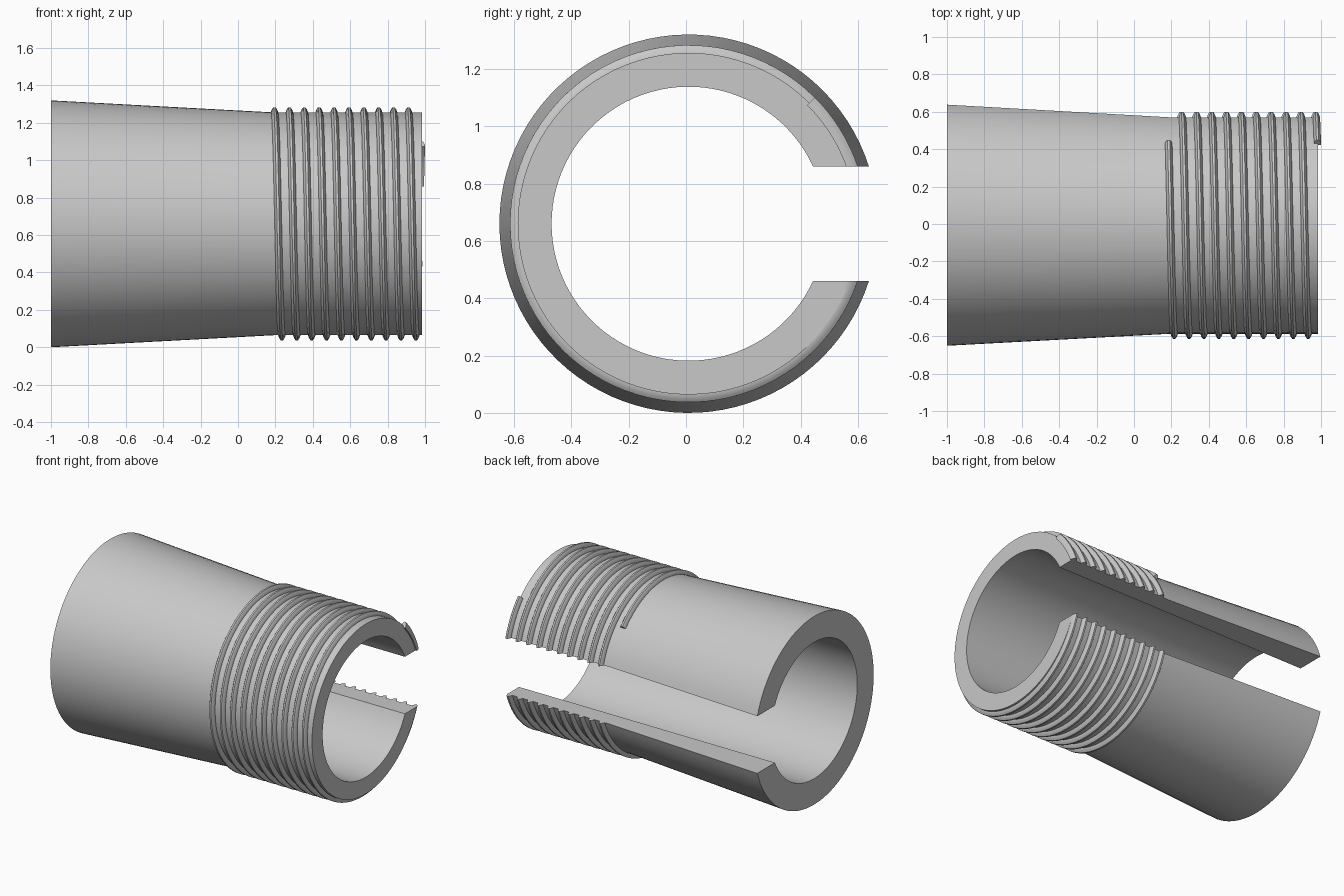
import bpy, bmesh
from math import asin, cos, sin, pi, tau

if "Cube" in bpy.data.objects:
    bpy.data.objects.remove(bpy.data.objects["Cube"], do_unlink=True)

AXIS_Y, AXIS_Z = 0.009, 0.66      # centre line of the sleeve, along x
SLOT_HALF = 0.2                   # half height of the lengthwise slot
PITCH, TURNS = 0.0796, 10
THREAD_X, THREAD_ANGLE = 0.185, pi / 4
SEGMENTS = 84

grey = bpy.data.materials.new("plain grey")
grey.use_nodes = True
colour = (0.58, 0.58, 0.58, 1)
grey.diffuse_color = colour
grey.node_tree.nodes["Principled BSDF"].inputs["Base Color"].default_value = colour


def sweep(bm, profile, start=None, end=None, shift=lambda a: 0):
    """Sweep a closed (x, radius) profile round the axis; open ends stop flush at the slot."""
    rows = []
    for i in range(SEGMENTS + 1):
        row = []
        for x, r in profile:
            slot = asin(SLOT_HALF / r)
            a0 = slot if start is None else start
            a1 = tau - slot if end is None else end
            a = a0 + (a1 - a0) * i / SEGMENTS
            row.append(bm.verts.new((x + shift(a), AXIS_Y + r * cos(a), AXIS_Z + r * sin(a))))
        rows.append(row)
    n = len(profile)
    for low, high in zip(rows, rows[1:]):
        for j in range(n):
            k = (j + 1) % n
            bm.faces.new((low[j], low[k], high[k], high[j]))
    bm.faces.new(rows[0])
    bm.faces.new(rows[-1])


def finish(bm, name):
    bmesh.ops.recalc_face_normals(bm, faces=bm.faces)
    mesh = bpy.data.meshes.new(name)
    bm.to_mesh(mesh)
    bm.free()
    mesh.materials.append(grey)
    obj = bpy.data.objects.new(name, mesh)
    bpy.context.collection.objects.link(obj)
    bpy.ops.object.select_all(action="DESELECT")
    obj.select_set(True)
    bpy.context.view_layer.objects.active = obj
    bpy.ops.object.shade_smooth_by_angle(angle=pi / 7)


# Slotted sleeve: tapered outside, straight neck and straight bore
bm = bmesh.new()
sweep(bm, [(-1, 0.478), (-1, 0.66), (0.19, 0.596), (0.985, 0.596), (0.985, 0.478)])
finish(bm, "slotted_sleeve")

# Screw thread: one rounded ridge per turn, interrupted by the slot
ridge = [(-0.019, 0.585), (-0.019, 0.598), (-0.013, 0.613), (-0.006, 0.623),
         (0.006, 0.623), (0.013, 0.613), (0.019, 0.598), (0.019, 0.585)]
bm = bmesh.new()
for turn in range(TURNS + 1):
    sweep(bm, ridge,
          start=THREAD_ANGLE if turn == 0 else None,
          end=THREAD_ANGLE if turn == TURNS else None,
          shift=lambda a: THREAD_X + PITCH * (turn + (a - THREAD_ANGLE) / tau))
finish(bm, "screw_thread")
